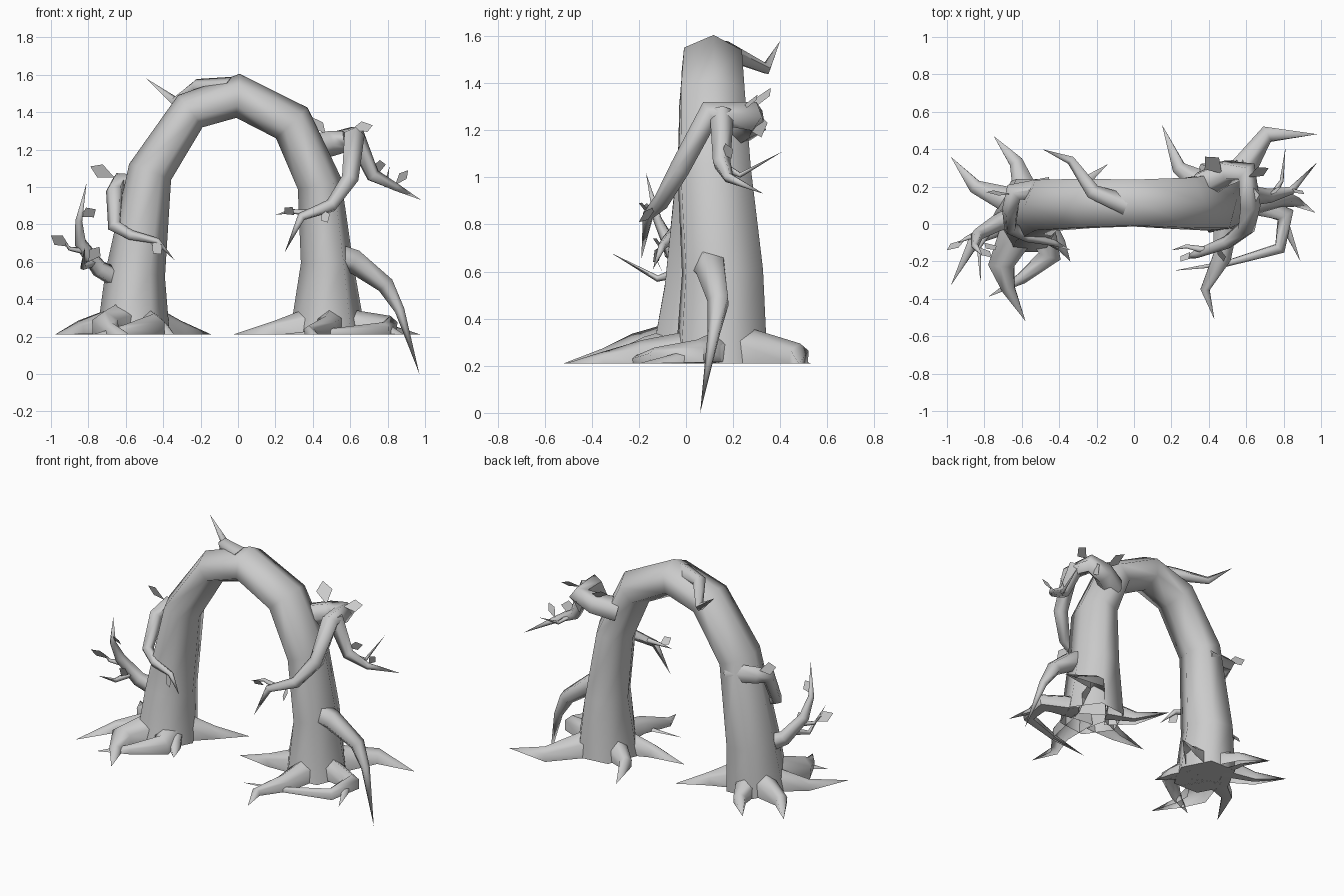
import bpy
import bmesh
from math import cos, sin, pi
from mathutils import Vector

FLOOR = 0.21

old = bpy.data.objects.get("Cube")
if old:
    bpy.data.objects.remove(old, do_unlink=True)

# One plain bark colour for everything
bark = bpy.data.materials.new("grey_bark")
bark.use_nodes = True
bark.diffuse_color = (0.6, 0.6, 0.6, 1)
bark.node_tree.nodes["Principled BSDF"].inputs["Base Color"].default_value = bark.diffuse_color


def finish(name, bm, angle):
    """Turn a bmesh into a shaded, coloured object."""
    mesh = bpy.data.meshes.new(name)
    bm.to_mesh(mesh)
    bm.free()
    mesh.materials.append(bark)
    mesh.shade_smooth()
    mesh.set_sharp_from_angle(angle=angle)
    obj = bpy.data.objects.new(name, mesh)
    bpy.context.collection.objects.link(obj)


def tube(name, points, radii, sides=6, start_dir=(0, 0, 1), floor=None):
    """Sweep a polygon along points; radii are (in-plane, sideways) pairs."""
    pts = [Vector(p) for p in points]
    bm = bmesh.new()
    u = Vector(start_dir)
    rings = []
    last = len(pts) - 1
    for i, p in enumerate(pts):
        before = (p - pts[i - 1]).normalized() if i else Vector()
        after = (pts[i + 1] - p).normalized() if i < last else Vector()
        t = (before + after).normalized()
        u = (u - t * u.dot(t)).normalized()
        v = t.cross(u)
        ru, rv = radii[i]
        if ru == 0:
            rings.append([bm.verts.new(p)])
            continue
        ring = []
        for k in range(sides):
            a = 2 * pi * k / sides
            co = p + u * ru * cos(a) + v * rv * sin(a)
            if floor is not None:
                co.z = max(co.z, floor)
            ring.append(bm.verts.new(co))
        rings.append(ring)
    for a, b in zip(rings, rings[1:]):
        for k in range(sides):
            n = (k + 1) % sides
            if len(b) == 1:
                bm.faces.new((a[k], a[n], b[0]))
            else:
                bm.faces.new((a[k], a[n], b[n], b[k]))
    for ring in (rings[0], rings[-1]):
        if len(ring) > 1:
            bm.faces.new(ring)
    bmesh.ops.recalc_face_normals(bm, faces=bm.faces)
    # Trunk and roots are open underneath
    if floor is not None:
        under = [f for f in bm.faces if all(w.co.z < floor + 0.001 for w in f.verts)]
        bmesh.ops.delete(bm, geom=under, context="FACES")
    finish(name, bm, 1.3)


def branch(name, points, thick, power=0.8):
    """Tapered branch that ends in a point."""
    last = len(points) - 1
    radii = [(thick * (1 - i / last) ** power,) * 2 for i in range(last + 1)]
    first = Vector(points[1]) - Vector(points[0])
    tube(name, points, radii, 5, first.orthogonal())


def root(name, *path, size=0.1):
    """Tapered root along the ground, from the trunk outwards."""
    last = len(path) - 1
    taper = [1 - i / last for i in range(last + 1)]
    points = [(x, y, FLOOR + 0.05 * f) for (x, y), f in zip(path, taper)]
    tube(name, points, [(size * f, size * 0.85 * f) for f in taper], floor=FLOOR)


def leaf(name, base, tip, width=0.035, lean=(0, 1, 0.4)):
    """Flat kite-shaped leaf."""
    a, b = Vector(base), Vector(tip)
    side = (b - a).cross(Vector(lean)).normalized() * width
    middle = a.lerp(b, 0.6)
    bm = bmesh.new()
    bm.faces.new([bm.verts.new(c) for c in (a, middle + side, b, middle - side)])
    finish(name, bm, 1)


# Arched trunk: position, in-plane radius, half depth
arch = [
    ((-.56, .04, .19), .195, .19),
    ((-.55, .075, .53), .16, .165),
    ((-.47, .1, 1.08), .12, .135),
    ((-.255, .11, 1.405), .108, .13),
    ((0, .112, 1.487), .118, .123),
    ((.288, .11, 1.342), .118, .135),
    ((.435, .12, 1.02), .12, .15),
    ((.475, .155, .6), .14, .165),
    ((.48, .15, .19), .205, .185),
]
tube("arched_trunk", [a[0] for a in arch], [(a[1], a[2] / sin(pi / 3)) for a in arch],
     6, (-1, 0, 0), FLOOR)

# Branch on the crown
branch("crown_branch", [(-.04, .1, 1.53), (-.22, .17, 1.535), (-.34, .34, 1.46),
                        (-.49, .4, 1.58)], .06)

# Right leg branches
branch("right_hooked_branch", [(-.45, .19, 1), (-.64, .17, 1.02), (-.66, .07, .98),
                               (-.66, -.02, .79), (-.57, -.07, .74),
                               (-.43, -.1, .71), (-.34, -.14, .61)], .062, .7)
branch("right_rising_branch", [(-.62, .05, .5), (-.74, 0, .56), (-.84, -.06, .7),
                               (-.85, -.12, .82), (-.81, -.17, 1.02)], .06)
branch("right_front_twig", [(-.77, -.02, .6), (-.83, -.12, .57), (-.82, -.32, .68)], .025)
branch("right_side_twig", [(-.83, -.05, .66), (-.9, -.08, .67), (-.94, -.1, .72)], .02)

# Left leg branches
branch("left_hooked_branch", [(.36, .21, 1.2), (.49, .275, 1.235), (.6, .275, 1.26),
                              (.62, .1, 1.27), (.6, -.02, 1.04), (.5, -.1, .9),
                              (.34, -.16, .84), (.25, -.19, .65)], .08, .6)
branch("left_hooked_twig", [(.38, -.14, .86), (.28, -.12, .87), (.2, -.14, .85)], .02)
branch("left_outer_twig", [(.62, .15, 1.28), (.72, .15, 1.06), (.84, .18, 1),
                           (.98, .33, .93)], .055)
branch("left_outer_fork", [(.74, .15, 1.05), (.79, .23, 1.01), (.81, .41, 1.11)], .02)
branch("left_falling_branch", [(.5, .1, .63), (.62, .11, .605), (.79, .14, .475),
                               (.865, .12, .34), (.97, .06, 0)], .085)

# Roots of the right leg
root("right_root_side_back", (-.65, .12), (-.85, .2), (-.98, .36))
root("right_root_back", (-.57, .14), (-.63, .33), (-.75, .47))
root("right_root_inner", (-.45, .1), (-.31, .19), (-.14, .32))
root("right_root_front", (-.6, 0), (-.71, -.22), (-.67, -.35), (-.58, -.52), size=.14)
root("right_root_front_cross", (-.52, .02), (-.45, -.17), (-.6, -.29), (-.78, -.39), size=.12)
root("right_root_side", (-.67, .02), (-.85, -.08), (-.98, -.33), size=.09)
root("right_root_inner_front", (-.5, .02), (-.4, -.1), (-.34, -.2), size=.09)

# Roots of the left leg
root("left_root_inner_back", (.4, .2), (.24, .3), (.15, .53))
root("left_root_back", (.52, .2), (.71, .48), (.98, .48), size=.12)
root("left_root_inner", (.4, .1), (.2, .06), (-.03, .06))
root("left_root_front", (.5, .08), (.47, -.18), (.38, -.35), (.43, -.51))
root("left_root_side", (.6, .14), (.79, .04), (.89, -.2), size=.08)
root("left_root_sweeping", (.6, .12), (.81, .05), (.78, -.13), (.5, -.21), (.21, -.25), size=.085)

# Leaves
leaf("right_top_leaf", (-.66, .16, 1.05), (-.79, .17, 1.11), .04)
leaf("right_outer_leaf", (-.9, -.08, .68), (-1, -.14, .74))
leaf("right_rising_leaf", (-.84, -.12, .84), (-.76, -.18, .88))
leaf("right_low_leaf", (-.8, -.1, .6), (-.74, -.14, .68))
leaf("right_tip_leaf", (-.46, -.1, .71), (-.41, -.14, .64))
leaf("left_back_leaf", (.47, .27, 1.28), (.38, .36, 1.38), .05, (.5, -.7, .6))
leaf("left_top_leaf", (.61, .25, 1.31), (.72, .3, 1.33), .04, (.2, -.6, .6))
leaf("left_under_leaf", (.6, .28, 1.29), (.57, .32, 1.17), .045, (1, 0, 0))
leaf("left_twig_leaf", (.71, .15, 1.1), (.79, .2, 1.12))
leaf("left_fork_leaf", (.84, .19, 1.01), (.91, .16, 1.09), .025)
leaf("left_tip_leaf", (.3, -.15, .85), (.25, -.2, .89), .03)
leaf("left_hanging_leaf", (.45, -.12, .88), (.48, -.2, .81), .03)
